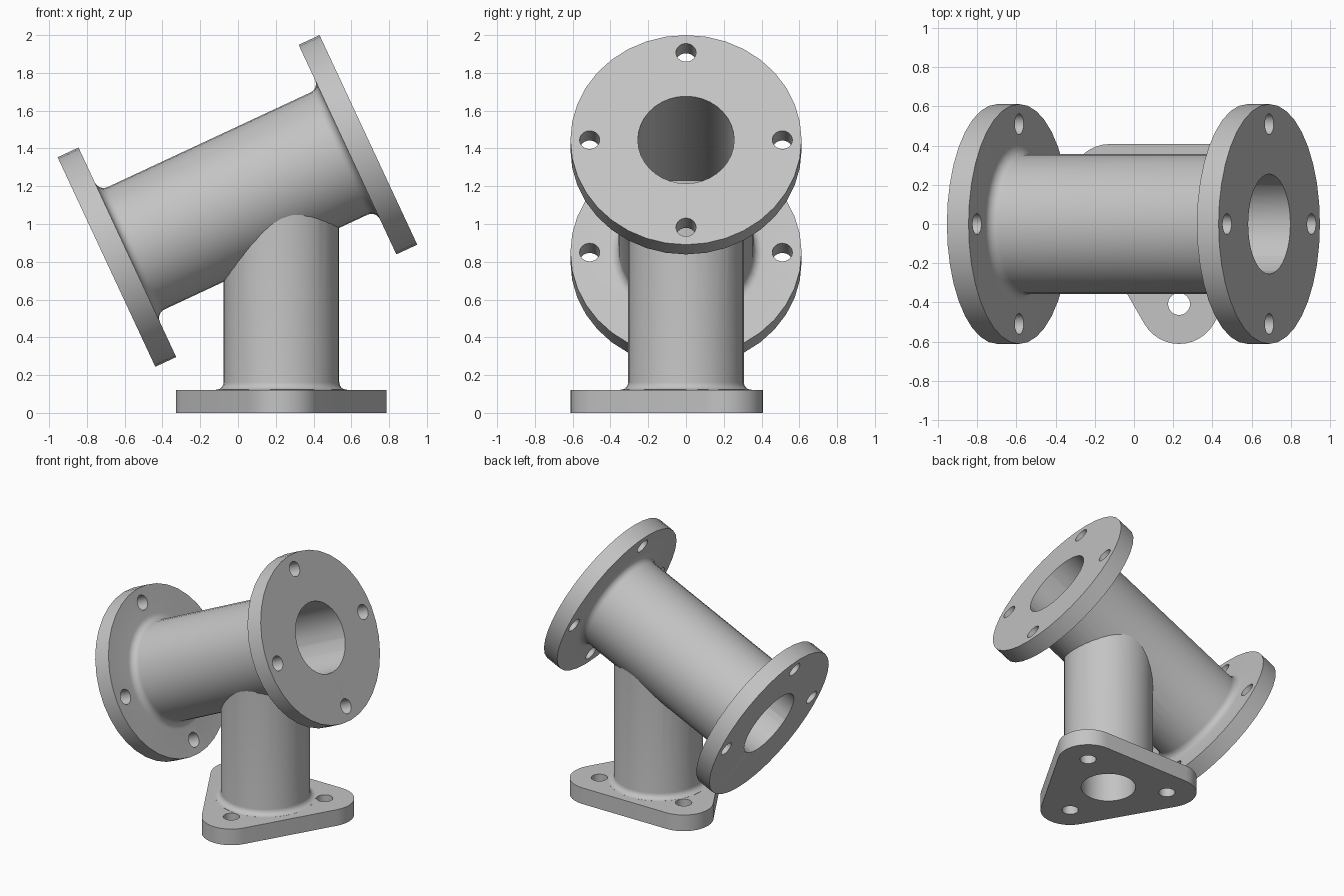
import bpy, bmesh
from math import radians, pi, cos, sin
from mathutils import Matrix, Vector

cube = bpy.data.objects.get("Cube")
if cube:
    bpy.data.objects.remove(cube, do_unlink=True)

SEGMENTS = 36
MAIN_R, MAIN_BORE, HALF_LEN = 0.357, 0.255, 0.765
FLANGE_R, THICK, BOLT_RING, BOLT_R = 0.612, 0.122, 0.51, 0.053
BRANCH_R, BRANCH_BORE, BRANCH_X = 0.306, 0.187, 0.23
BRANCH_TOP = 1.23
CORNER_DIST, CORNER_R = 0.408, 0.204

TILT = Matrix.Translation((-0.003, 0, 1.122)) @ Matrix.Rotation(radians(65), 4, 'Y')
UPRIGHT = Matrix.Translation((BRANCH_X, 0, 0))

grey = bpy.data.materials.new("cast grey")
grey.use_nodes = True
COLOR = (0.55, 0.55, 0.55, 1)
grey.diffuse_color = COLOR
grey.node_tree.nodes["Principled BSDF"].inputs["Base Color"].default_value = COLOR


def make_object(name, bm, matrix):
    bmesh.ops.recalc_face_normals(bm, faces=bm.faces)
    bm.transform(matrix)
    mesh = bpy.data.meshes.new(name)
    bm.to_mesh(mesh)
    bm.free()
    mesh.materials.append(grey)
    obj = bpy.data.objects.new(name, mesh)
    bpy.context.collection.objects.link(obj)
    return obj


def lathe(name, profile, matrix):
    """Closed solid of revolution from (radius, height) points."""
    bm = bmesh.new()
    verts = [bm.verts.new((r, 0, z)) for r, z in profile]
    edges = [bm.edges.new(pair) for pair in zip(verts, verts[1:])]
    bmesh.ops.spin(bm, geom=verts + edges, cent=(0, 0, 0), axis=(0, 0, 1),
                   angle=2 * pi, steps=SEGMENTS, use_duplicate=False)
    bmesh.ops.remove_doubles(bm, verts=bm.verts, dist=1e-5)
    return make_object(name, bm, matrix)


def rod(radius, low, high, matrix, x=0, y=0):
    profile = [(0, low), (radius, low), (radius, high), (0, high)]
    return lathe("cutter", profile, matrix @ Matrix.Translation((x, y, 0)))


def fillet(pipe_r, z, size, steps=6):
    """Concave quarter round from a flange face at z up to the pipe wall."""
    turns = [pi / 2 * i / steps for i in range(steps + 1)]
    return [(pipe_r + size * (1 - sin(t)), z + size * (1 - cos(t))) for t in turns]


def boolean(obj, other, operation):
    mod = obj.modifiers.new("cut", 'BOOLEAN')
    mod.operation, mod.solver, mod.object = operation, 'EXACT', other
    bpy.context.view_layer.objects.active = obj
    bpy.ops.object.modifier_apply(modifier=mod.name)


def remove(*objects):
    for obj in objects:
        bpy.data.objects.remove(obj, do_unlink=True)


# Tilted main pipe with a round flange at each end
lower = [(0, -HALF_LEN), (FLANGE_R, -HALF_LEN), (FLANGE_R, THICK - HALF_LEN)]
lower += fillet(MAIN_R, THICK - HALF_LEN, 0.05)
upper = [(r, -z) for r, z in reversed(lower)]
main_pipe = lathe("main_pipe", lower + upper, TILT)

# Rounded triangular base plate
bm = bmesh.new()
outline = []
for k in range(3):
    heading = radians(-90 + 120 * k)
    center = CORNER_DIST * Vector((cos(heading), sin(heading), 0))
    for i in range(13):
        a = heading + radians(-60 + 10 * i)
        outline.append(bm.verts.new(center + CORNER_R * Vector((cos(a), sin(a), 0))))
face = bm.faces.new(outline)
top = bmesh.ops.extrude_face_region(bm, geom=[face])["geom"]
bmesh.ops.translate(bm, vec=(0, 0, THICK),
                    verts=[v for v in top if isinstance(v, bmesh.types.BMVert)])
branch_pipe = make_object("branch_pipe_and_base", bm, UPRIGHT)

# Upright branch, joined to the plate and trimmed against the main pipe
flare = fillet(BRANCH_R, THICK + 0.0005, 0.04)
column = lathe("column", [(0, THICK / 2), (flare[0][0], THICK / 2)] + flare
               + [(BRANCH_R, BRANCH_TOP), (0, BRANCH_TOP)], UPRIGHT)
boolean(branch_pipe, column, 'UNION')
boolean(branch_pipe, main_pipe, 'DIFFERENCE')
remove(column)

# Bores
main_bore = rod(MAIN_BORE, -1, 1, TILT)
branch_bore = rod(BRANCH_BORE, -0.1, BRANCH_TOP, UPRIGHT)
boolean(main_pipe, main_bore, 'DIFFERENCE')
for part in (main_pipe, branch_pipe):
    boolean(part, branch_bore, 'DIFFERENCE')
remove(main_bore, branch_bore)

# Bolt holes: four through both flanges, three through the plate
for k in range(4):
    a = k * pi / 2
    hole = rod(BOLT_R, -1, 1, TILT, BOLT_RING * cos(a), BOLT_RING * sin(a))
    boolean(main_pipe, hole, 'DIFFERENCE')
    remove(hole)
for k in range(3):
    a = radians(-90 + 120 * k)
    hole = rod(BOLT_R + 0.003, -0.1, THICK + 0.1, UPRIGHT,
               CORNER_DIST * cos(a), CORNER_DIST * sin(a))
    boolean(branch_pipe, hole, 'DIFFERENCE')
    remove(hole)

# Smooth walls with crisp rims
bpy.ops.object.select_all(action='DESELECT')
for part in (main_pipe, branch_pipe):
    part.select_set(True)
bpy.context.view_layer.objects.active = main_pipe
bpy.ops.object.shade_smooth_by_angle(angle=radians(30))
